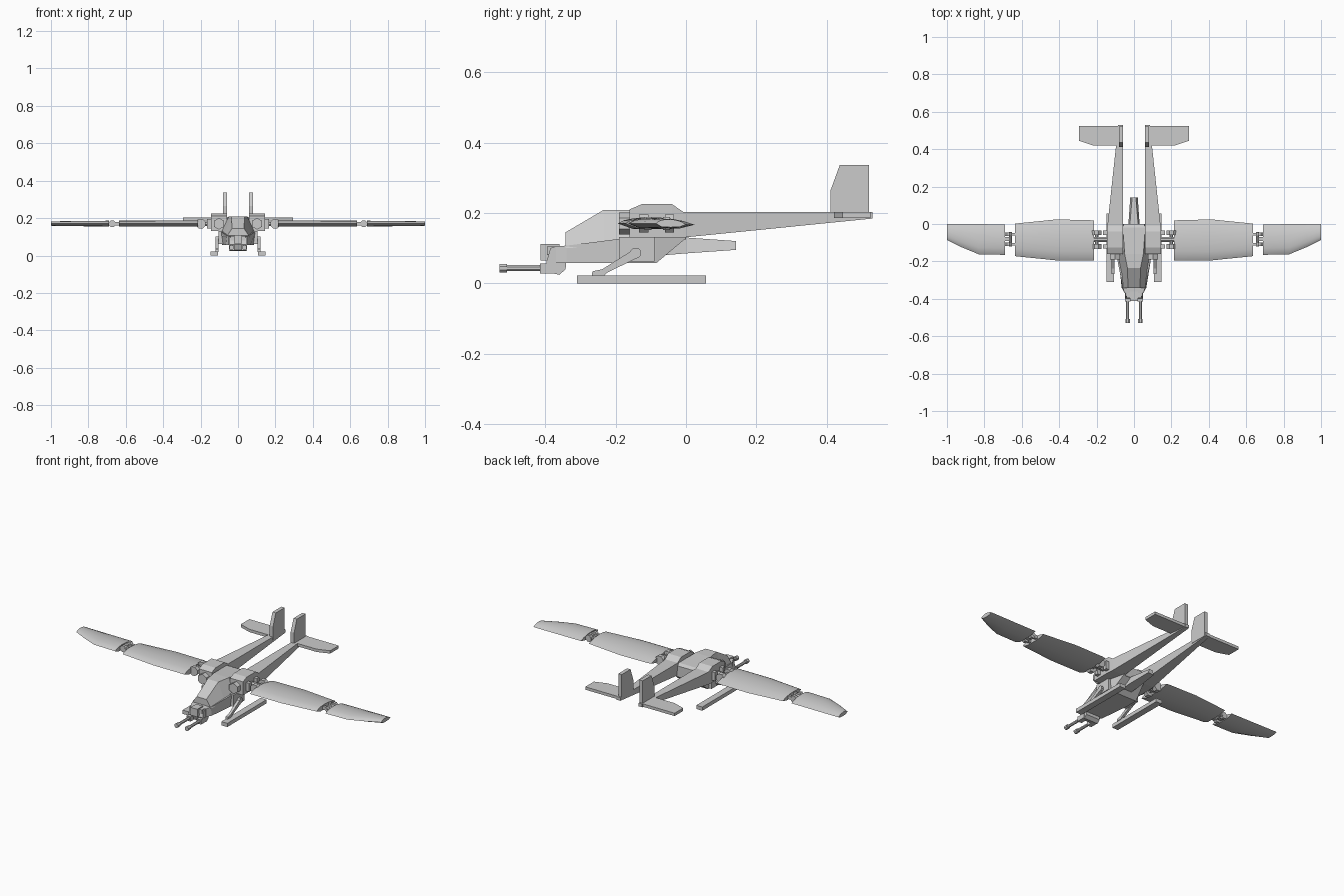
import bpy, bmesh
from math import cos, sin, pi, radians
from mathutils import Vector

if "Cube" in bpy.data.objects:
    bpy.data.objects.remove(bpy.data.objects["Cube"])


def loft(name, rings, smooth=False):
    """Skin a row of matching closed rings and cap both ends."""
    bm = bmesh.new()
    rows = [[bm.verts.new(p) for p in r] for r in rings]
    n = len(rows[0])
    for a, b in zip(rows, rows[1:]):
        for i in range(n):
            j = (i + 1) % n
            bm.faces.new((a[i], a[j], b[j], b[i]))
    bm.faces.new(rows[0])
    bm.faces.new(rows[-1])
    bmesh.ops.recalc_face_normals(bm, faces=bm.faces)
    me = bpy.data.meshes.new(name)
    bm.to_mesh(me)
    bm.free()
    ob = bpy.data.objects.new(name, me)
    bpy.context.collection.objects.link(ob)
    if smooth:
        bpy.ops.object.select_all(action='DESELECT')
        ob.select_set(True)
        bpy.context.view_layer.objects.active = ob
        bpy.ops.object.shade_smooth_by_angle(angle=radians(25))
    return ob


def box(name, x, y, z):
    ring = lambda h: [(x[0], y[0], h), (x[1], y[0], h), (x[1], y[1], h), (x[0], y[1], h)]
    return loft(name, [ring(z[0]), ring(z[1])])


def side(name, pts, x0, x1):
    """Extrude a (y, z) profile along x."""
    return loft(name, [[(x, y, z) for y, z in pts] for x in (x0, x1)])


def tube(name, a, b, radii, n=8):
    """Faceted rod from a to b; radii holds (fraction, radius) pairs."""
    a, b = Vector(a), Vector(b)
    d = (b - a).normalized()
    u = d.cross(Vector((0, 0, 1)) if abs(d.z) < 0.9 else Vector((1, 0, 0))).normalized()
    v = d.cross(u)
    return loft(name, [[a.lerp(b, t) + r * (u * cos(2 * pi * (i + .5) / n) + v * sin(2 * pi * (i + .5) / n))
                        for i in range(n)] for t, r in radii])


def rod(name, a, b, r, n=8):
    return tube(name, a, b, [(0, r), (1, r)], n)


def plan_body(name, stations):
    """Loft along y through (y, z_bottom, z_top, half_bottom, half_top)."""
    return loft(name, [[(-wb, y, zb), (wb, y, zb), (wt, y, zt), (-wt, y, zt)]
                       for y, zb, zt, wb, wt in stations])


AIRFOIL = [(0, 0), (.08, .5), (.22, .85), (.42, 1), (.65, .85), (.85, .4), (1, -.2),
           (.8, -.8), (.5, -.9), (.2, -.85)]


def wing(name, s, stations):
    """Wing panel through (x, y_front, y_back, half_thickness)."""
    loft(name, [[(s * x, y0 + (y1 - y0) * u, .17 + t * v) for u, v in AIRFOIL]
                for x, y0, y1, t in stations], True)


# Central hull, cockpit, dorsal fairing and tail exhaust
plan_body("lower_hull", [(-.37, .057, .105, .05, .05), (-.34, .057, .107, .066, .06),
                         (-.16, .057, .13, .085, .095), (-.085, .057, .13, .085, .09),
                         (0, .128, .131, .07, .07)])
plan_body("cockpit", [(-.342, .10, .145, .062, .032), (-.235, .10, .208, .08, .035),
                      (-.16, .11, .209, .095, .05), (-.02, .12, .2, .065, .06),
                      (0, .125, .19, .06, .055)])
plan_body("tail_exhaust", [(-.06, .08, .13, .03, .03), (0, .085, .13, .03, .022),
                           (.142, .095, .12, .02, .01)])

# Nose turret with sensor block
side("turret_base", [(-.37, .105), (-.34, .075), (-.342, .04), (-.36, .024), (-.385, .03),
                     (-.397, .06), (-.385, .1)], -.046, .046)
box("sensor_block", (-.022, .022), (-.413, -.36), (.065, .111))
box("turret_collar", (-.04, .04), (-.395, -.36), (.08, .105))

for s, n in ((1, "right"), (-1, "left")):
    # Guns
    g = .034 * s
    rod("gun_barrel_" + n, (g, -.51, .043), (g, -.37, .043), .009)
    rod("gun_muzzle_" + n, (g, -.53, .043), (g, -.508, .043), .013)
    box("gun_breech_" + n, sorted((g - .014, g + .014)), (-.415, -.36), (.028, .056))

    # Engine nacelle running into the tail boom
    st = [(-.16, .13, .21, .145), (-.125, .13, .225, .145), (-.04, .13, .225, .145),
          (-.008, .13, .203, .142), (.53, .184, .203, .084)]
    loft("engine_boom_" + n, [[(s * .06, y, b), (s * w, y, b), (s * w, y, t), (s * .06, y, t)]
                              for y, b, t, w in st])
    tube("engine_intake_" + n, (s * .102, -.19, .17), (s * .102, -.155, .17),
         [(0, .031), (1, .031)], 6)

    # Tail surfaces
    side("tail_fin_" + n, [(.411, .185), (.411, .265), (.437, .336), (.52, .336), (.52, .185)],
         s * .058, s * .08)
    loft("tailplane_" + n, [[(s * x, y, z) for x, y in
         ((.07, .42), (.22, .42), (.293, .445), (.293, .525), (.07, .525))] for z in (.186, .203)])

    # Folding wing: inner and outer panel
    wing("inner_wing_" + n, s, [(.215, -.194, .018, .018), (.24, -.194, .021, .018),
                                (.42, -.194, .024, .018), (.636, -.172, .002, .016)])
    wing("outer_wing_" + n, s, [(.69, -.165, -.002, .016), (.83, -.162, -.001, .015),
                                (.92, -.125, 0, .014), (1, -.085, 0, .012)])

    # Wing root hinge
    rod("wing_shaft_" + n, (s * .14, -.082, .17), (s * .22, -.082, .17), .014)
    for k, y in enumerate((-.12, -.047)):
        rod(f"root_knuckle_{n}_{k}", (s * .2, y - .013, .17), (s * .2, y + .013, .17), .028)
        box(f"root_lug_{n}_{k}", sorted((s * .135, s * .165)), (y - .011, y + .011), (.145, .195))
    rod("root_pin_" + n, (s * .2, -.13, .17), (s * .2, -.035, .17), .01)

    # Wing fold hinge
    for k, y in enumerate((-.108, -.055)):
        rod(f"fold_knuckle_{n}_{k}", (s * .672, y - .01, .17), (s * .672, y + .01, .17), .02)
        box(f"fold_lug_{n}_{k}", sorted((s * .63, s * .675)), (y - .007, y + .007), (.16, .18))
    rod("fold_pin_" + n, (s * .66, -.12, .17), (s * .66, -.043, .17), .009)
    box("fold_arm_" + n, sorted((s * .665, s * .7)), (-.092, -.07), (.16, .18))

    # Landing skid, strut and hip joint
    box("skid_" + n, sorted((s * .108, s * .147)), (-.31, .057), (0, .022))
    side("skid_strut_" + n, [(-.268, .02), (-.266, .034), (-.238, .04), (-.152, .094),
                             (-.134, .074), (-.225, .03), (-.235, .02)], s * .105, s * .12)
    rod("hip_joint_" + n, (s * .07, -.143, .086), (s * .12, -.143, .086), .016)
    box("hip_block_" + n, sorted((s * .06, s * .105)), (-.19, -.09), (.062, .132))
